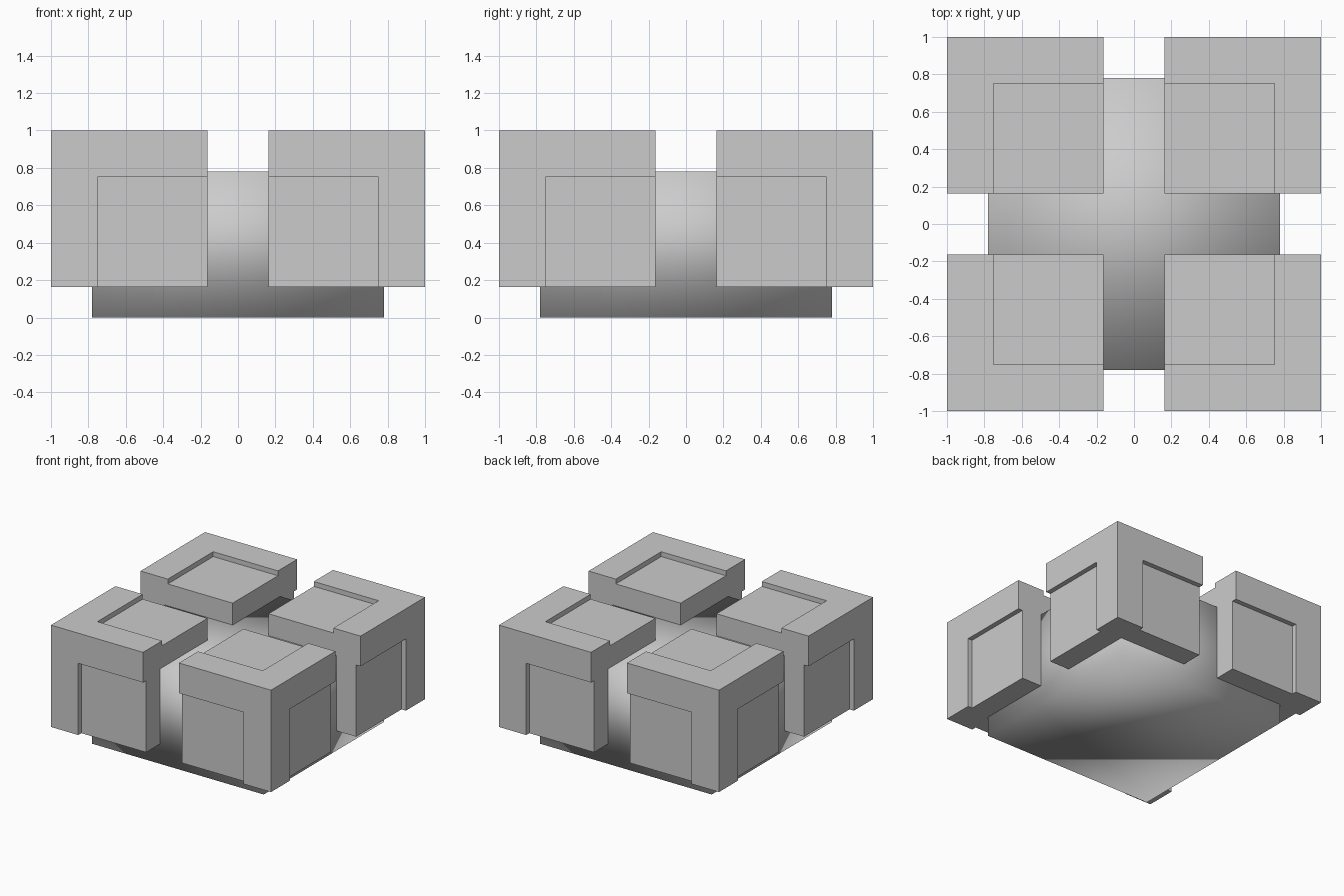
import bpy, bmesh
from mathutils import Vector

if "Cube" in bpy.data.objects:
    bpy.data.objects.remove(bpy.data.objects["Cube"])

INNER, PANEL, RECESS, OUTER = 0.163, 0.752, 0.96, 1.0
CORE = 0.78


def make_object(name, bm, smooth=False):
    mesh = bpy.data.meshes.new(name)
    for f in bm.faces:
        f.smooth = smooth
    bm.to_mesh(mesh)
    bm.free()
    obj = bpy.data.objects.new(name, mesh)
    bpy.context.collection.objects.link(obj)
    return obj


def add_box(bm, lo, hi):
    lo, hi = Vector(lo), Vector(hi)
    verts = bmesh.ops.create_cube(bm, size=1)["verts"]
    for v in verts:
        v.co = Vector((v.co[i] + 0.5) * (hi[i] - lo[i]) + lo[i] for i in range(3))


# Central core: closed box, smooth shaded across its edges
bm = bmesh.new()
add_box(bm, (-CORE, -CORE, 0), (CORE, CORE, CORE))
make_object("core", bm, smooth=True)

# Corner block: solid cube whose three outer faces have a sunken square panel
bm = bmesh.new()
cuts = [INNER, PANEL, RECESS, OUTER]
for i in range(3):
    for j in range(3):
        for k in range(3):
            if sorted((i, j, k)) != [0, 0, 2]:
                add_box(bm, (cuts[i], cuts[j], cuts[k]),
                        (cuts[i + 1], cuts[j + 1], cuts[k + 1]))

# Fuse the cells: drop shared inner walls, weld, merge coplanar faces
groups = {}
for f in bm.faces:
    key = tuple(round(c, 4) for c in f.calc_center_median())
    groups.setdefault(key, []).append(f)
inside = [f for g in groups.values() if len(g) > 1 for f in g]
bmesh.ops.delete(bm, geom=inside, context="FACES")
bmesh.ops.remove_doubles(bm, verts=bm.verts, dist=0.0005)
bmesh.ops.dissolve_limit(bm, angle_limit=0.01, verts=bm.verts, edges=bm.edges)
bmesh.ops.recalc_face_normals(bm, faces=bm.faces)
blocks = make_object("corner_blocks", bm)

# Repeat the block at all four corners
mirror = blocks.modifiers.new("Mirror", "MIRROR")
mirror.use_axis = (True, True, False)
